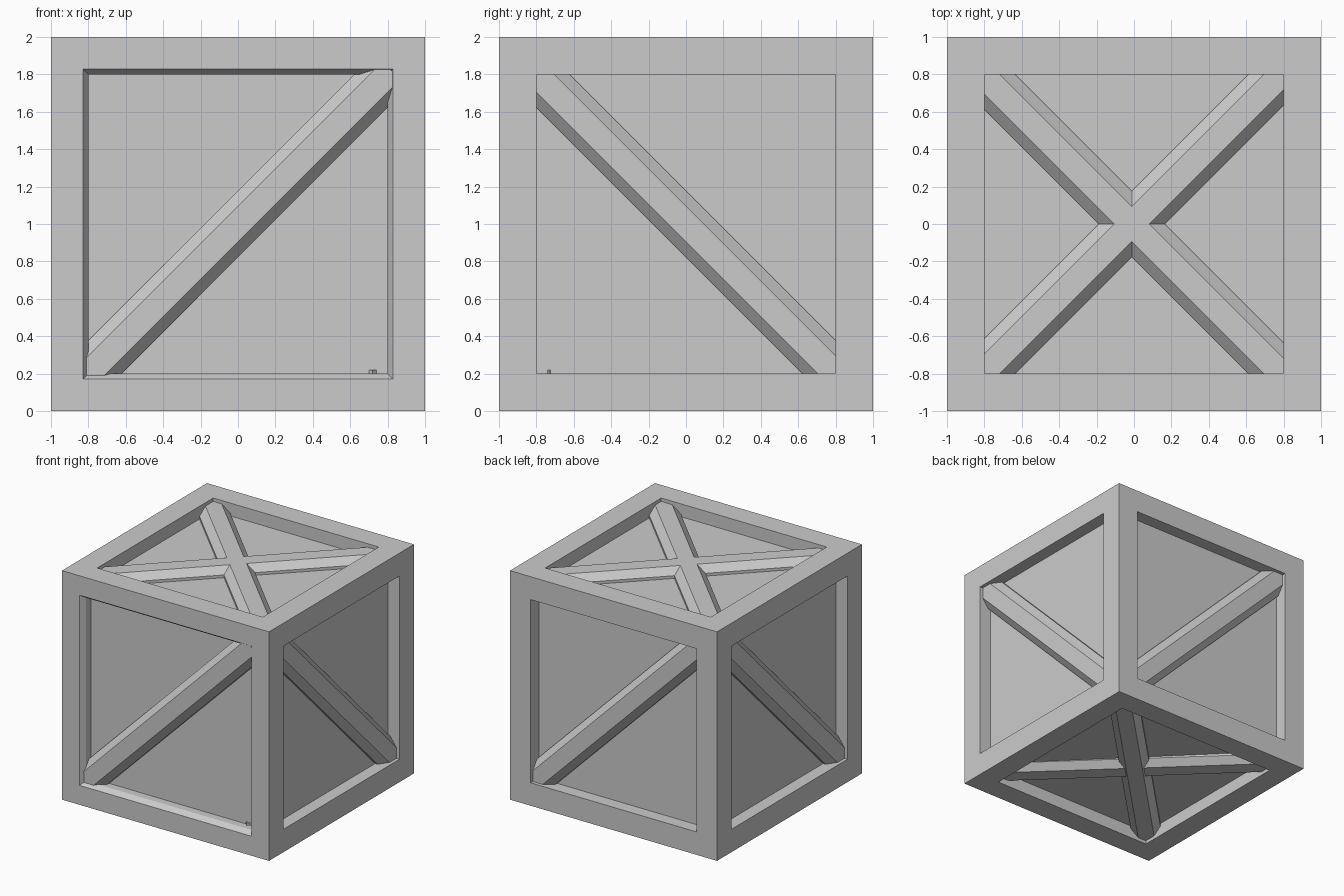
import bpy, bmesh
from mathutils import Vector, Matrix

if "Cube" in bpy.data.objects:
    bpy.data.objects.remove(bpy.data.objects["Cube"])

C = Vector((0, 0, 1))  # crate centre


def finish(bm, name):
    bmesh.ops.recalc_face_normals(bm, faces=bm.faces)
    me = bpy.data.meshes.new(name)
    bm.to_mesh(me)
    bm.free()
    ob = bpy.data.objects.new(name, me)
    bpy.context.collection.objects.link(ob)
    return ob


# Crate body: cube with a recessed panel in every face
bm = bmesh.new()
bmesh.ops.create_cube(bm, size=2, matrix=Matrix.Translation(C))
bm.normal_update()
for f in list(bm.faces):
    # the front opening has a bevelled lip, the others are square cut
    front = f.normal.y < -0.9
    steps = [(0.17, 0), (0.03, -0.045), (0, -0.067)] if front else [(0.2, 0), (0, -0.112)]
    for t, d in steps:
        if t == 0:
            n = f.normal.copy()
            new = bmesh.ops.extrude_discrete_faces(bm, faces=[f])["faces"]
            f = new[0]
            bmesh.ops.translate(bm, verts=f.verts, vec=n * d)
        else:
            bmesh.ops.inset_individual(bm, faces=[f], thickness=t, depth=d,
                                       use_even_offset=True)
        bm.normal_update()
finish(bm, "crate_body")

# Braces: chamfered bars laid diagonally across the panels
PROFILE = [(-.125, -.165), (-.125, -.058), (-.067, 0),
           (.067, 0), (.125, -.058), (.125, -.165)]


def brace(name, normal, a, b, depth_a=.03, depth_b=.03, shift=(0, 0, 0)):
    n = Vector(normal)
    ends = [C + Vector(p) * .82 + n * (1 - d) + Vector(shift)
            for p, d in ((a, depth_a), (b, depth_b))]
    side = n.cross(ends[1] - ends[0]).normalized()
    bm = bmesh.new()
    rings = [[bm.verts.new(e + side * w + n * h) for w, h in PROFILE] for e in ends]
    for r in rings:
        bm.faces.new(r)
    for i in range(6):
        j = (i + 1) % 6
        bm.faces.new((rings[0][i], rings[0][j], rings[1][j], rings[1][i]))
    finish(bm, name)


# Single braces on the four sides
brace("front_brace", (0, -1, 0), (-1, 0, -1), (1, 0, 1), .03, .005)
brace("back_brace", (0, 1, 0), (1, 0, -1), (-1, 0, 1))
brace("right_brace", (1, 0, 0), (0, -1, 1), (0, 1, -1))
brace("left_brace", (-1, 0, 0), (0, 1, 1), (0, -1, -1))

# Crossed braces on top and bottom
for label, z in (("top", 1), ("bottom", -1)):
    s = (-.012, 0, 0)
    brace(label + "_brace_a", (0, 0, z), (-1, -1, 0), (1, 1, 0), shift=s)
    brace(label + "_brace_b", (0, 0, z), (-1, 1, 0), (1, -1, 0),
          depth_b=.03 if z > 0 else .055, shift=s)
